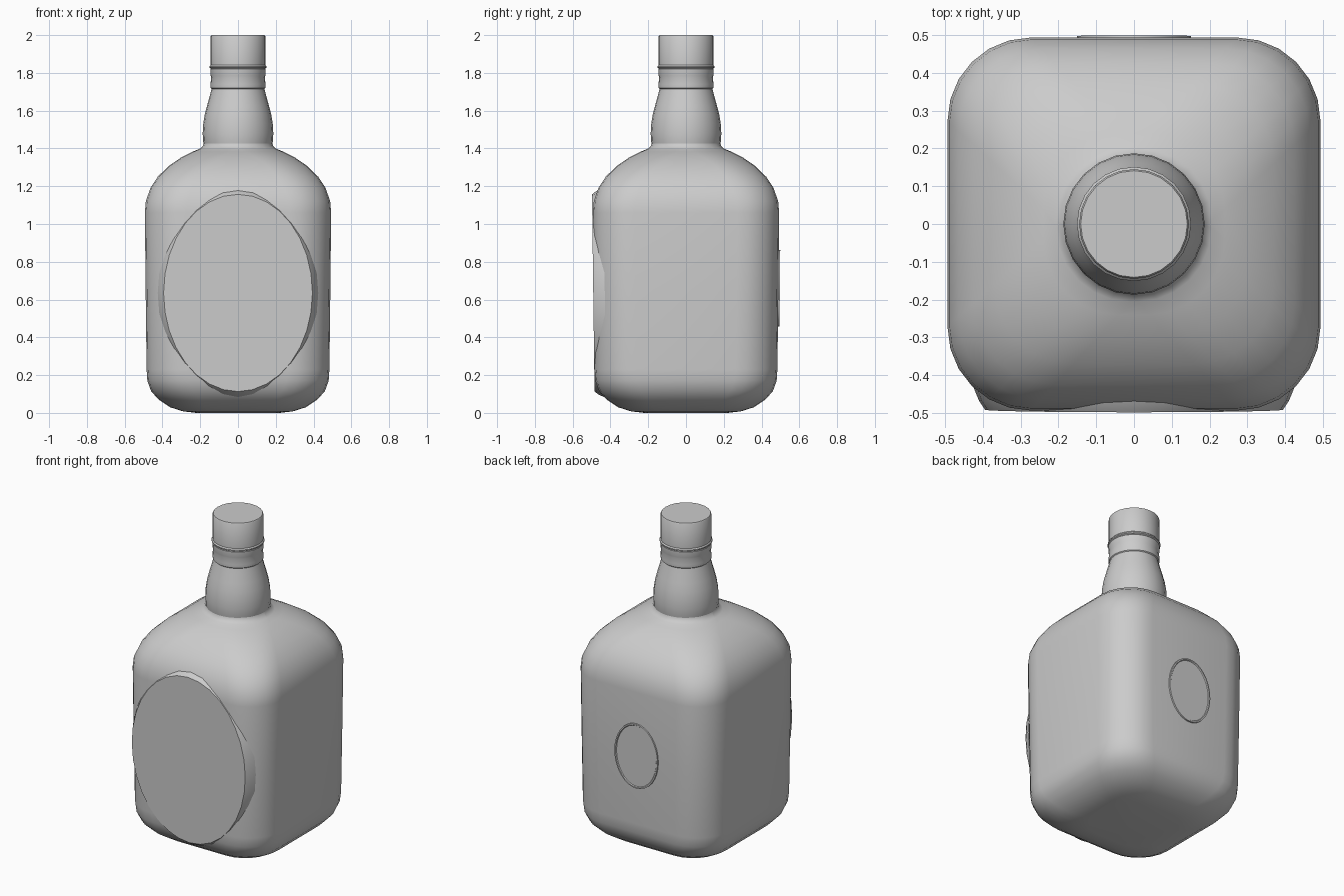
import bpy, bmesh
from math import sin, cos, pi, radians

if "Cube" in bpy.data.objects:
    bpy.data.objects.remove(bpy.data.objects["Cube"])


def loft(name, rings, cap_start=False, cap_end=False, angle=35):
    """Skin a list of closed rings that share a point count."""
    bm = bmesh.new()
    loops = [[bm.verts.new(p) for p in ring] for ring in rings]
    n = len(loops[0])
    for a, b in zip(loops, loops[1:]):
        for i in range(n):
            j = (i + 1) % n
            bm.faces.new((a[i], a[j], b[j], b[i]))
    if cap_start:
        bm.faces.new(loops[0][::-1])
    if cap_end:
        bm.faces.new(loops[-1])
    me = bpy.data.meshes.new(name)
    bm.to_mesh(me)
    bm.free()
    ob = bpy.data.objects.new(name, me)
    bpy.context.collection.objects.link(ob)
    bpy.ops.object.select_all(action='DESELECT')
    ob.select_set(True)
    bpy.context.view_layer.objects.active = ob
    bpy.ops.object.shade_smooth_by_angle(angle=radians(angle))
    return ob


def rounded_square(h, r, z, seg=6):
    pts = []
    for q in range(4):
        cx = (h - r) * (1 if q in (0, 3) else -1)
        cy = (h - r) * (1 if q in (0, 1) else -1)
        for k in range(seg + 1):
            a = (q + k / seg) * pi / 2
            pts.append((cx + r * cos(a), cy + r * sin(a), z))
    return pts


def circle(r, z, n=24):
    return [(r * cos(2 * pi * i / n), r * sin(2 * pi * i / n), z) for i in range(n)]


def ellipse(rx, rz, cz, y, tilt=0.0, side=1, n=32):
    pts = []
    for i in range(n):
        a = 2 * pi * i / n
        z = cz + rz * sin(a)
        pts.append((-side * rx * cos(a), side * (y + tilt * (z - cz)), z))
    return pts


# Body: half width, corner radius, height
body = [(0.22, 0.13, 0.0), (0.29, 0.16, 0.008), (0.36, 0.19, 0.03),
        (0.42, 0.215, 0.07), (0.46, 0.225, 0.115), (0.48, 0.225, 0.17),
        (0.484, 0.22, 0.23), (0.489, 0.22, 0.65), (0.493, 0.22, 1.06),
        (0.488, 0.22, 1.12), (0.464, 0.22, 1.19), (0.425, 0.215, 1.25),
        (0.37, 0.21, 1.305), (0.30, 0.205, 1.353), (0.24, 0.2, 1.383),
        (0.205, 0.195, 1.397), (0.188, 0.1879, 1.41), (0.183, 0.1829, 1.425)]
loft("bottle_body", [rounded_square(*s) for s in body], cap_start=True, angle=50)

# Neck with collar band
neck = [(0.18, 1.41), (0.185, 1.44), (0.187, 1.48), (0.184, 1.53), (0.176, 1.58),
        (0.163, 1.63), (0.149, 1.68), (0.14, 1.715), (0.145, 1.72),
        (0.146, 1.74), (0.142, 1.775), (0.145, 1.785), (0.146, 1.82), (0.142, 1.825)]
loft("bottle_neck", [circle(*p) for p in neck])

# Cap with a bead at its lower lip
cap = [(0.142, 1.822), (0.151, 1.828), (0.151, 1.835), (0.145, 1.842),
       (0.145, 1.994), (0.141, 2.0)]
loft("cap", [circle(*p) for p in cap], cap_end=True)

# Large oval label plate on the front, leaning with the wall
plate = [(0.425, 0.555, 0.43), (0.41, 0.54, 0.467), (0.394, 0.522, 0.491)]
loft("front_label", [ellipse(rx, rz, 0.635, y, 0.013, -1) for rx, rz, y in plate],
     cap_end=True, angle=20)

# Small oval seal on the back with a raised rim
seal = [(0.152, 0.205, 0.48), (0.15, 0.203, 0.497), (0.142, 0.195, 0.497),
        (0.138, 0.191, 0.492)]
loft("back_seal", [ellipse(rx, rz, 0.66, y, 0.01, 1) for rx, rz, y in seal],
     cap_end=True, angle=30)
